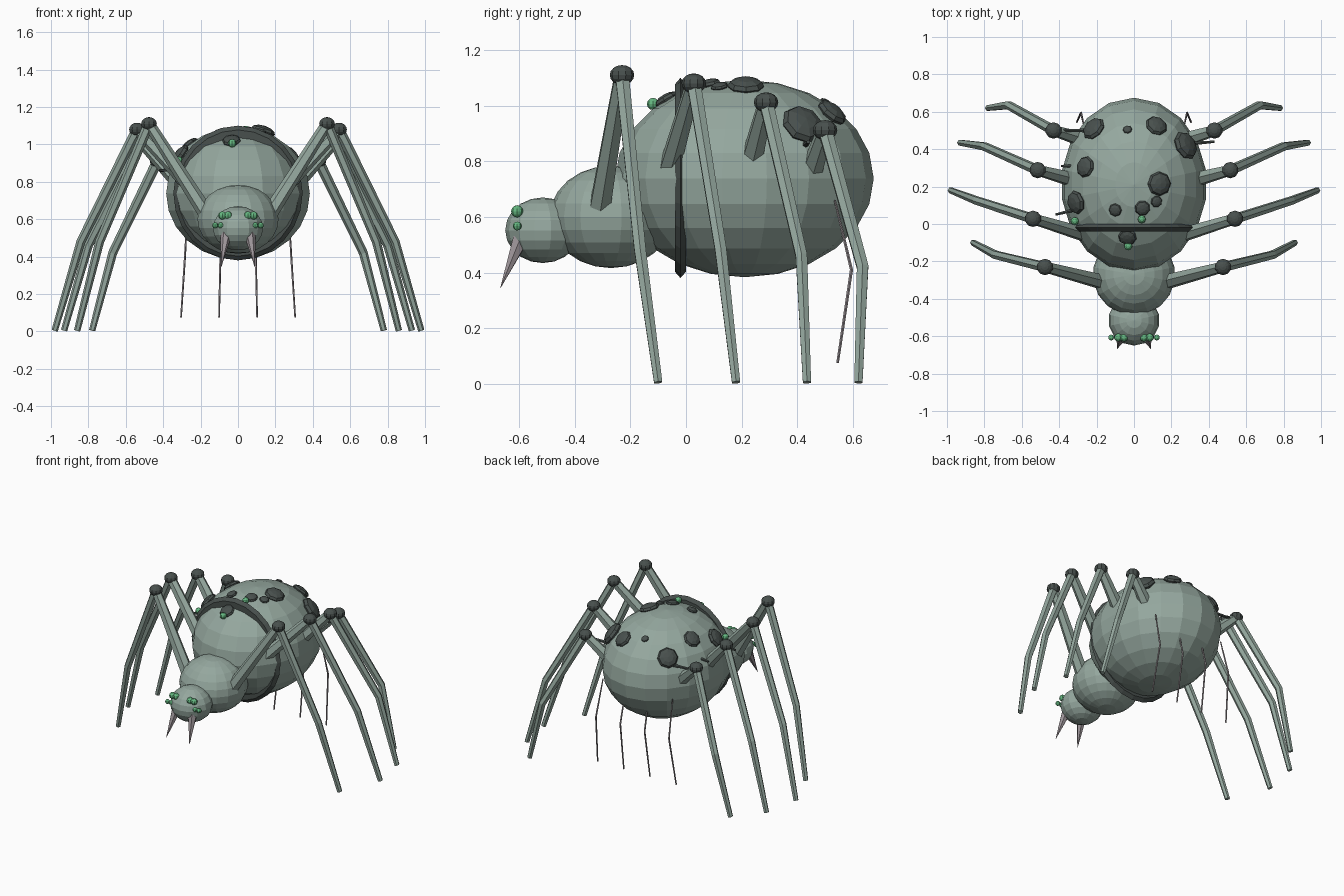
import bpy, bmesh, math
from mathutils import Vector

if "Cube" in bpy.data.objects:
    bpy.data.objects.remove(bpy.data.objects["Cube"], do_unlink=True)


def material(name, rgb):
    m = bpy.data.materials.new(name)
    m.use_nodes = True
    m.diffuse_color = (*rgb, 1)
    m.node_tree.nodes["Principled BSDF"].inputs["Base Color"].default_value = (*rgb, 1)
    return m


sage = material("sage_grey", (0.30, 0.39, 0.345))
dark = material("dark_slate", (0.065, 0.08, 0.075))
green = material("eye_green", (0.13, 0.48, 0.22))
bone = material("pinkish_grey", (0.35, 0.31, 0.33))


def ball(name, loc, size, mat, segments=10, rings=6, rotation=(0, 0, 0)):
    bpy.ops.mesh.primitive_uv_sphere_add(segments=segments, ring_count=rings, radius=1,
                                         location=loc, rotation=rotation, scale=size)
    ob = bpy.context.object
    ob.name = name
    ob.data.materials.append(mat)
    return ob


def limb(name, points, radii, mat, sides=6):
    """Tapered tube through the given points, closed at both ends."""
    pts = [Vector(p) for p in points]
    bm = bmesh.new()
    rings = []
    for i, p in enumerate(pts):
        direction = pts[min(i + 1, len(pts) - 1)] - pts[max(i - 1, 0)]
        across = direction.cross(Vector((0, 1, 0))).normalized()
        up = direction.cross(across).normalized()
        angles = [2 * math.pi * k / sides for k in range(sides)]
        rings.append([bm.verts.new(p + radii[i] * (across * math.cos(a) + up * math.sin(a)))
                      for a in angles])
    for a, b in zip(rings, rings[1:]):
        for k in range(sides):
            n = (k + 1) % sides
            bm.faces.new((a[k], a[n], b[n], b[k]))
    bm.faces.new(rings[0])
    bm.faces.new(rings[-1])
    bmesh.ops.recalc_face_normals(bm, faces=bm.faces)
    mesh = bpy.data.meshes.new(name)
    bm.to_mesh(mesh)
    bm.free()
    mesh.materials.append(mat)
    ob = bpy.data.objects.new(name, mesh)
    bpy.context.collection.objects.link(ob)
    return ob


# Body
centre = Vector((0, 0.21, 0.738))
radius = Vector((0.39, 0.465, 0.355))
ball("abdomen", centre, radius, sage, 18, 12)
ball("thorax", (0, -0.27, 0.6), (0.22, 0.22, 0.184), sage, 18, 12)
ball("head", (0, -0.515, 0.552), (0.137, 0.135, 0.118), sage, 14, 10)

# Dark band round the front of the abdomen
bpy.ops.mesh.primitive_torus_add(major_segments=24, minor_segments=6, major_radius=0.315,
                                 minor_radius=0.045, location=(0, -0.02, 0.74),
                                 rotation=(math.pi / 2, 0, 0))
band = bpy.context.object
band.name = "abdomen_band"
band.scale = (0.96, 1, 0.5)
band.data.materials.append(dark)


def on_abdomen(x, y):
    """Point on the upper abdomen and the outward direction there."""
    h = max(0.0, 1 - (x / radius.x) ** 2 - ((y - centre.y) / radius.y) ** 2)
    p = Vector((x, y, centre.z + radius.z * math.sqrt(h)))
    d = p - centre
    return p, Vector((d.x / radius.x ** 2, d.y / radius.y ** 2, d.z / radius.z ** 2)).normalized()


# Dark lumps scattered over the back: x, y, size
spots = [(-0.215, 0.51, 0.068), (0.12, 0.525, 0.06), (0.275, 0.42, 0.08), (-0.035, 0.505, 0.025),
         (-0.26, 0.305, 0.058), (0.135, 0.215, 0.066), (0.12, 0.12, 0.032), (0.045, 0.085, 0.042),
         (-0.1, 0.075, 0.036), (-0.31, 0.115, 0.065), (-0.035, -0.07, 0.05)]
for x, y, s in spots:
    p, n = on_abdomen(x, y)
    ball("back_spot", p, (s, s, s * 0.45), dark, 8, 6, n.to_track_quat('Z', 'Y').to_euler())

# Green beads on the back
for x, y in [(-0.305, 0.02), (-0.03, -0.11), (0.04, 0.03)]:
    p, n = on_abdomen(x, y)
    ball("back_bead", p + n * 0.015, (0.022,) * 3, green, 8, 6)

# Short dark spikes on the flanks
for a, b in [((0.3, 0.43, 0.86), (0.43, 0.44, 0.87)), ((-0.3, 0.31, 0.88), (-0.39, 0.31, 0.87)),
             ((-0.3, 0.08, 0.87), (-0.42, 0.05, 0.86)), ((-0.24, 0.5, 0.88), (-0.42, 0.5, 0.89))]:
    limb("flank_spike", [a, b], [0.012, 0.007], dark)

# Legs: hip, knee, bend, foot
legs = {
    "front": ((0.17, -0.31, 0.63), (0.476, -0.23, 1.11), (0.74, -0.165, 0.48), (0.86, -0.10, 0.005)),
    "second": ((0.22, -0.07, 0.74), (0.54, 0.028, 1.08), (0.84, 0.125, 0.48), (0.98, 0.18, 0.005)),
    "third": ((0.32, 0.235, 0.80), (0.515, 0.288, 1.012), (0.80, 0.415, 0.46), (0.93, 0.435, 0.005)),
    "rear": ((0.27, 0.45, 0.76), (0.43, 0.5, 0.912), (0.67, 0.635, 0.42), (0.78, 0.62, 0.005)),
}
for side, label in ((1, "left"), (-1, "right")):
    for row, joints in legs.items():
        hip, knee, bend, foot = [(side * x, y, z) for x, y, z in joints]
        limb(f"{label}_{row}_upper_leg", [hip, knee], [0.042, 0.03], sage)
        ball(f"{label}_{row}_knee", knee, (0.044, 0.044, 0.036), dark, 10, 8)
        limb(f"{label}_{row}_lower_leg", [knee, bend, foot], [0.028, 0.024, 0.017], sage)

    # Eyes
    for x, z, r in [(0.053, 0.62, 0.022), (0.084, 0.62, 0.022),
                    (0.092, 0.567, 0.016), (0.122, 0.567, 0.016)]:
        ball(f"{label}_eye", (side * x, -0.607, z), (r, r, r), green, 8, 6)

    # Fangs
    limb(f"{label}_fang", [(side * 0.063, -0.595, 0.52), (side * 0.09, -0.667, 0.345)],
         [0.031, 0.001], bone)

    # Thin hanging threads under the rear
    for x in (0.09, 0.27):
        limb(f"{label}_thread", [(side * x, 0.535, 0.66), (side * x * 1.05, 0.595, 0.41),
                                 (side * x * 1.13, 0.545, 0.075)], [0.004, 0.006, 0.005], bone, 5)
